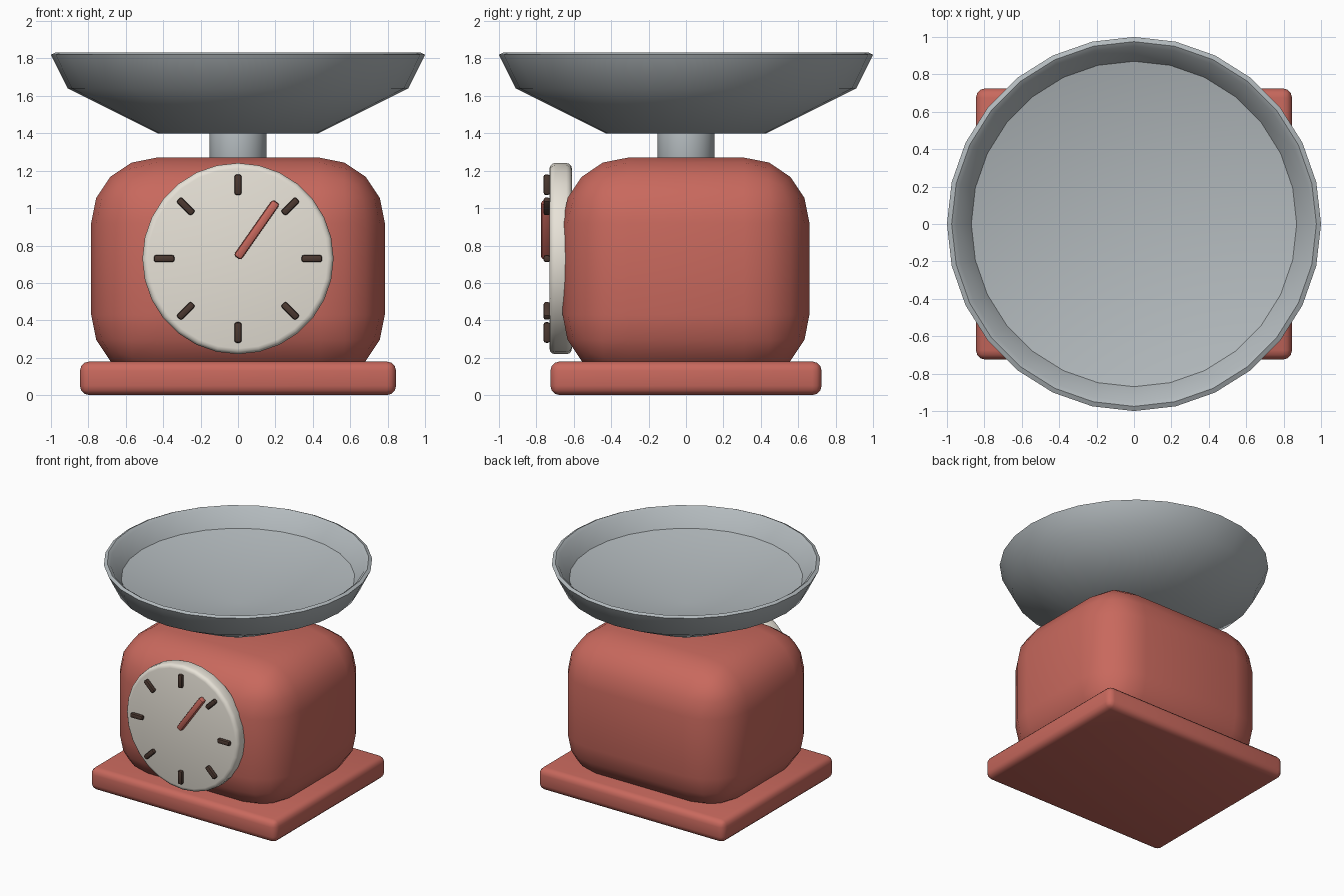
import bpy, bmesh
from math import sin, cos, pi, radians

if "Cube" in bpy.data.objects:
    bpy.data.objects.remove(bpy.data.objects["Cube"])


def material(name, rgb):
    m = bpy.data.materials.new(name)
    m.diffuse_color = (*rgb, 1)
    m.use_nodes = True
    m.node_tree.nodes["Principled BSDF"].inputs["Base Color"].default_value = m.diffuse_color
    return m


RED = material("red_enamel", (0.58, 0.14, 0.11))
CREAM = material("cream", (0.80, 0.76, 0.68))
DARK = material("dark_brown", (0.07, 0.04, 0.03))
STEEL = material("steel", (0.45, 0.49, 0.51))


def finish(ob, name, mat, angle=40):
    ob.name = name
    ob.data.materials.append(mat)
    bpy.ops.object.select_all(action='DESELECT')
    ob.select_set(True)
    bpy.context.view_layer.objects.active = ob
    bpy.ops.object.shade_smooth_by_angle(angle=radians(angle))
    return ob


def bevel(ob, width, segments):
    b = ob.modifiers.new("bevel", 'BEVEL')
    b.width, b.segments = width, segments
    b.limit_method = 'ANGLE'
    b.angle_limit = radians(40)
    bpy.context.view_layer.objects.active = ob
    bpy.ops.object.modifier_apply(modifier=b.name)


def box(name, size, loc, mat, width, segments, turn=0):
    bpy.ops.mesh.primitive_cube_add(size=1, location=loc)
    ob = bpy.context.object
    ob.scale = size
    bpy.ops.object.transform_apply(location=False, rotation=False, scale=True)
    bevel(ob, width, segments)
    ob.rotation_euler.y = turn
    return finish(ob, name, mat)


def disc(name, radius, depth, loc, mat, width, segments, tilt=0):
    bpy.ops.mesh.primitive_cylinder_add(vertices=28, radius=radius, depth=depth,
                                        location=loc)
    ob = bpy.context.object
    bevel(ob, width, segments)
    ob.rotation_euler.x = tilt
    return finish(ob, name, mat)


def lathe(name, profile, mat, sides=28):
    bm = bmesh.new()
    verts = [bm.verts.new((r, 0, z)) for r, z in profile]
    edges = [bm.edges.new(p) for p in zip(verts, verts[1:])]
    bmesh.ops.spin(bm, geom=verts + edges, axis=(0, 0, 1), cent=(0, 0, 0),
                   angle=2 * pi, steps=sides, use_duplicate=False)
    bmesh.ops.remove_doubles(bm, verts=bm.verts, dist=1e-4)
    bmesh.ops.recalc_face_normals(bm, faces=bm.faces)
    me = bpy.data.meshes.new(name)
    bm.to_mesh(me)
    bm.free()
    ob = bpy.data.objects.new(name, me)
    bpy.context.collection.objects.link(ob)
    return finish(ob, name, mat)


# Housing
box("base_plate", (1.69, 1.45, 0.18), (0, 0, 0.09), RED, 0.05, 3)
box("body", (1.57, 1.32, 1.19), (0, 0, 0.675), RED, 0.35, 4)

# Neck and weighing pan
disc("neck", 0.152, 0.26, (0, 0, 1.33), STEEL, 0.05, 3)
lathe("pan", [(0, 1.40), (0.43, 1.40), (0.91, 1.64), (1.0, 1.82), (0.975, 1.832),
              (0.95, 1.815), (0.87, 1.69), (0, 1.48)], STEEL)

# Dial with tick marks and needle
DIAL_Z = 0.73
disc("dial", 0.511, 0.12, (0, -0.67, DIAL_Z), CREAM, 0.03, 3, pi / 2)
for i in range(8):
    a = i * pi / 4
    box(f"tick_{i + 1}", (0.038, 0.035, 0.11),
        (0.395 * sin(a), -0.744, DIAL_Z + 0.395 * cos(a)), DARK, 0.012, 2, a)
turn = radians(35)
box("needle", (0.048, 0.05, 0.365), (0.1, -0.75, 0.884), RED, 0.015, 2, turn)
